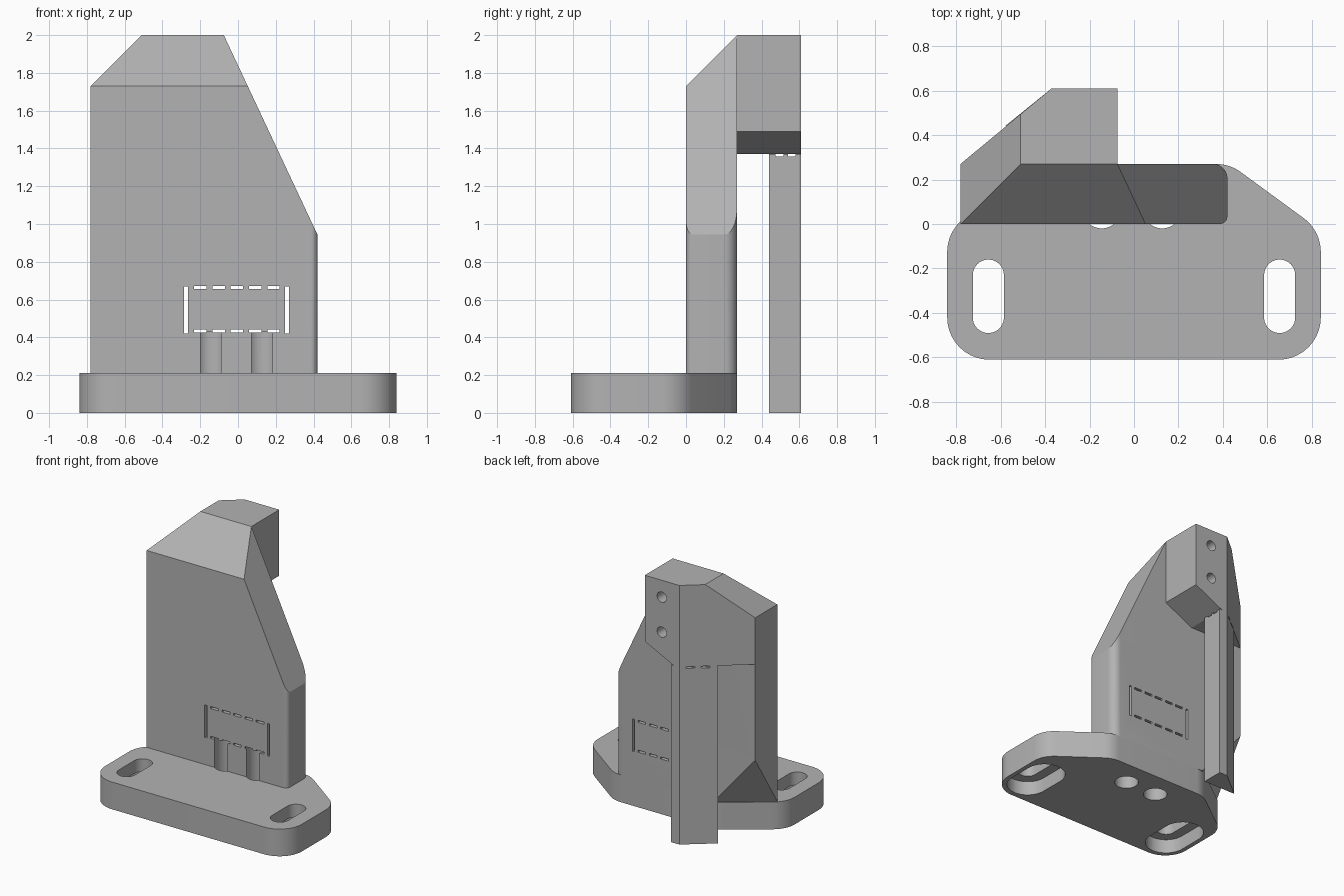
import bpy, bmesh, math
from mathutils import Vector

cube = bpy.data.objects.get("Cube")
if cube:
    bpy.data.objects.remove(cube, do_unlink=True)

GREY = (0.45, 0.45, 0.45, 1)
mat = bpy.data.materials.new("plain grey")
mat.use_nodes = True
mat.diffuse_color = GREY
mat.node_tree.nodes["Principled BSDF"].inputs["Base Color"].default_value = GREY


def rounded(corners, seg=10):
    """Outline from counter-clockwise (x, y, radius) corners."""
    pts = []
    for i, (x, y, r) in enumerate(corners):
        p = Vector((x, y))
        if r == 0:
            pts.append(p)
            continue
        a = (Vector(corners[i - 1][:2]) - p).normalized()
        b = (Vector(corners[(i + 1) % len(corners)][:2]) - p).normalized()
        half = a.angle(b) / 2
        centre = p + (a + b).normalized() * r / math.sin(half)
        start = p + a * r / math.tan(half) - centre
        turn = math.pi - 2 * half
        for k in range(seg + 1):
            t = turn * k / seg
            c, s = math.cos(t), math.sin(t)
            pts.append(centre + Vector((start.x * c - start.y * s,
                                        start.x * s + start.y * c)))
    return pts


def prism(bm, pts, z0, z1):
    low = [bm.verts.new((p[0], p[1], z0)) for p in pts]
    high = [bm.verts.new((p[0], p[1], z1)) for p in pts]
    bm.faces.new(low[::-1])
    bm.faces.new(high)
    for i in range(len(pts)):
        j = (i + 1) % len(pts)
        bm.faces.new((low[i], low[j], high[j], high[i]))


def box(bm, x0, x1, y0, y1, z0, z1):
    prism(bm, [(x0, y0), (x1, y0), (x1, y1), (x0, y1)], z0, z1)


def circle(x, y, r, n=32):
    return [(x + r * math.cos(math.tau * i / n), y + r * math.sin(math.tau * i / n))
            for i in range(n)]


def stadium(x, y0, y1, r):
    return rounded([(x - r, y0 - r, r * 0.999), (x + r, y0 - r, r * 0.999),
                    (x + r, y1 + r, r * 0.999), (x - r, y1 + r, r * 0.999)])


def slice_off(bm, point, normal):
    """Remove everything on the normal side of a plane and close the gap."""
    geom = bm.verts[:] + bm.edges[:] + bm.faces[:]
    bmesh.ops.bisect_plane(bm, geom=geom, dist=1e-5, plane_co=point,
                           plane_no=normal, clear_outer=True)
    bmesh.ops.holes_fill(bm, edges=[e for e in bm.edges if e.is_boundary])


def make(name, bm):
    bmesh.ops.recalc_face_normals(bm, faces=bm.faces)
    me = bpy.data.meshes.new(name)
    bm.to_mesh(me)
    bm.free()
    me.materials.append(mat)
    ob = bpy.data.objects.new(name, me)
    bpy.context.collection.objects.link(ob)
    return ob


def activate(ob):
    bpy.ops.object.select_all(action='DESELECT')
    ob.select_set(True)
    bpy.context.view_layer.objects.active = ob


def cut(target, bm):
    cutter = make("cutter", bm)
    cutter.hide_render = True
    mod = target.modifiers.new("cut", 'BOOLEAN')
    mod.operation, mod.solver, mod.object = 'DIFFERENCE', 'EXACT', cutter
    activate(target)
    bpy.ops.object.modifier_apply(modifier=mod.name)
    bpy.data.objects.remove(cutter, do_unlink=True)


BASE_TOP, BACK, LEDGE = 0.21, 0.27, 1.37

# Base plate with a chamfered underside
bm = bmesh.new()
prism(bm, rounded([(-0.84, -0.61, 0.19), (0.84, -0.61, 0.19), (0.84, -0.03, 0.19),
                   (0.43, BACK, 0.19), (-0.43, BACK, 0.19), (-0.84, -0.03, 0.19)]),
      0, BASE_TOP)
rim = [e for e in bm.edges if all(v.co.z < 0.001 for v in e.verts)]
bmesh.ops.bevel(bm, geom=rim, offset=0.025, segments=1, affect='EDGES')
base = make("base_plate", bm)

# Mounting slots, counterbored from below
for radius, top in ((0.07, 0.3), (0.15, 0.11)):
    bm = bmesh.new()
    for x in (-0.655, 0.655):
        prism(bm, stadium(x, -0.42, -0.23, radius), -0.1, top)
    cut(base, bm)

# Upright wall: plan outline, then sloped cuts
bm = bmesh.new()
prism(bm, rounded([(-0.78, 0, 0), (0.42, 0, 0.035), (0.42, BACK, 0.065),
                   (-0.78, BACK, 0)]), BASE_TOP, 2)
corner = Vector((-0.78, 0, BASE_TOP))
flare = (Vector((-0.78, BACK, 0.63)) - corner).cross(Vector((-0.42, BACK, BASE_TOP)) - corner)
if flare.x > 0:
    flare.negate()
slice_off(bm, (0, 0, 1.73), (0, -1, 1))
slice_off(bm, (-0.78, 0, 1.73), (-1, 0, 1))
slice_off(bm, (0.42, 0, 0.945), (1.055, 0, 0.495))
slice_off(bm, corner, flare)
wall = make("upright_wall", bm)

# Two vertical bores that break through the front of the wall
for part in (base, wall):
    bm = bmesh.new()
    for x in (-0.145, 0.127):
        prism(bm, circle(x, 0.066, 0.086), -0.1, 0.43)
    cut(part, bm)

# Perforated rectangle through the wall
bm = bmesh.new()
for x in (-0.275, 0.26):
    box(bm, x - 0.01, x + 0.01, -0.1, 0.4, 0.42, 0.67)
for i in range(5):
    x = -0.2 + 0.097 * i
    for z in (0.425, 0.655):
        box(bm, x - 0.033, x + 0.033, -0.1, 0.4, z, z + 0.016)
cut(wall, bm)

# Overhanging block behind the top of the wall
bm = bmesh.new()
prism(bm, [(-0.78, BACK), (-0.075, BACK), (-0.075, 0.61), (-0.37, 0.61)], LEDGE, 2)
slice_off(bm, (-0.78, 0, 1.73), (-1, 0, 1))
slice_off(bm, (-0.075, 0, 1.49), (0.12, 0, -0.245))
block = make("overhang_block", bm)

# Two screw holes in its back face
for z in (1.6, 1.87):
    bm = bmesh.new()
    prism(bm, circle(-0.22, z, 0.04, 24), 0.35, 0.7)
    for v in bm.verts:
        v.co = (v.co.x, v.co.z, v.co.y)
    cut(block, bm)

# Support column with a perforated joint at its top
bm = bmesh.new()
prism(bm, [(-0.58, 0.44), (-0.30, 0.44), (-0.30, 0.61), (-0.37, 0.61)], 0, LEDGE)
column = make("support_column", bm)
bm = bmesh.new()
for y in (0.475, 0.54):
    box(bm, -0.8, 0, y, y + 0.04, 1.358, 1.4)
cut(column, bm)

for part in (base, wall, block, column):
    activate(part)
    bpy.ops.object.shade_smooth_by_angle(angle=math.radians(25))
